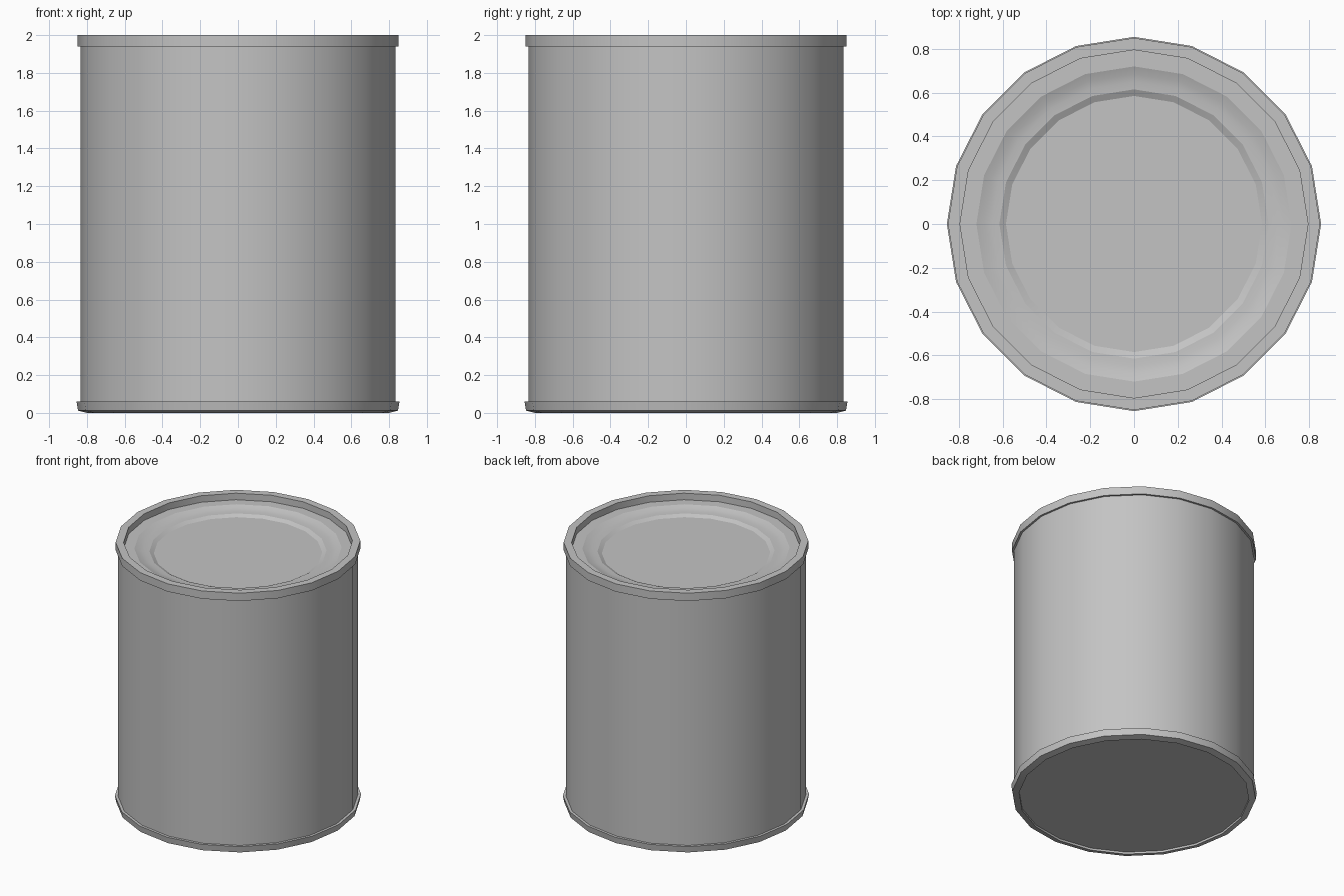
import bpy, bmesh
from math import cos, sin, pi

cube = bpy.data.objects.get("Cube")
if cube:
    bpy.data.objects.remove(cube, do_unlink=True)

SIDES = 20

metal = bpy.data.materials.new("tin grey")
metal.use_nodes = True
GREY = (0.55, 0.55, 0.55, 1)
metal.diffuse_color = GREY
metal.node_tree.nodes["Principled BSDF"].inputs["Base Color"].default_value = GREY


def lathe(name, profile, closed=False, cap=False, soft=()):
    """Spin (radius, z) points; rings stay sharp unless listed in soft."""
    bm = bmesh.new()
    rings = [[bm.verts.new((r * cos(2 * pi * i / SIDES), r * sin(2 * pi * i / SIDES), z))
              for i in range(SIDES)] for r, z in profile]
    count = len(rings)
    for k in range(count if closed else count - 1):
        a, b = rings[k], rings[(k + 1) % count]
        for i in range(SIDES):
            j = (i + 1) % SIDES
            bm.faces.new((a[i], a[j], b[j], b[i]))
    if cap:
        bm.faces.new(rings[-1])
    for face in bm.faces:
        face.smooth = True
    for k, ring in enumerate(rings):
        for i in range(SIDES):
            edge = bm.edges.get((ring[i], ring[(i + 1) % SIDES]))
            edge.smooth = k in soft
    mesh = bpy.data.meshes.new(name)
    if closed:
        bmesh.ops.recalc_face_normals(bm, faces=bm.faces)
    bm.to_mesh(mesh)
    bm.free()
    mesh.materials.append(metal)
    obj = bpy.data.objects.new(name, mesh)
    bpy.context.collection.objects.link(obj)
    return obj


# Can wall
lathe("can_wall", [(0.835, 0.04), (0.835, 1.96)])

# Rolled rims at both ends
lathe("top_rim", [(0.835, 1.94), (0.85, 1.94), (0.85, 2.0), (0.795, 2.0), (0.795, 1.94)],
      closed=True)
lathe("bottom_rim", [(0.835, 0.06), (0.855, 0.06), (0.847, 0.012), (0.8, 0.0), (0.8, 0.06)],
      closed=True)

# Lid with a shallow dished ring and a sunken centre
lathe("lid", [(0.8, 1.95), (0.72, 1.95), (0.685, 1.937), (0.65, 1.931),
              (0.615, 1.929), (0.585, 1.914)], cap=True, soft=(2, 3))

# Flat base, set slightly inside the rim
base = lathe("base", [(0.805, 0.016), (0.4, 0.016)], cap=True)
base.data.flip_normals()
